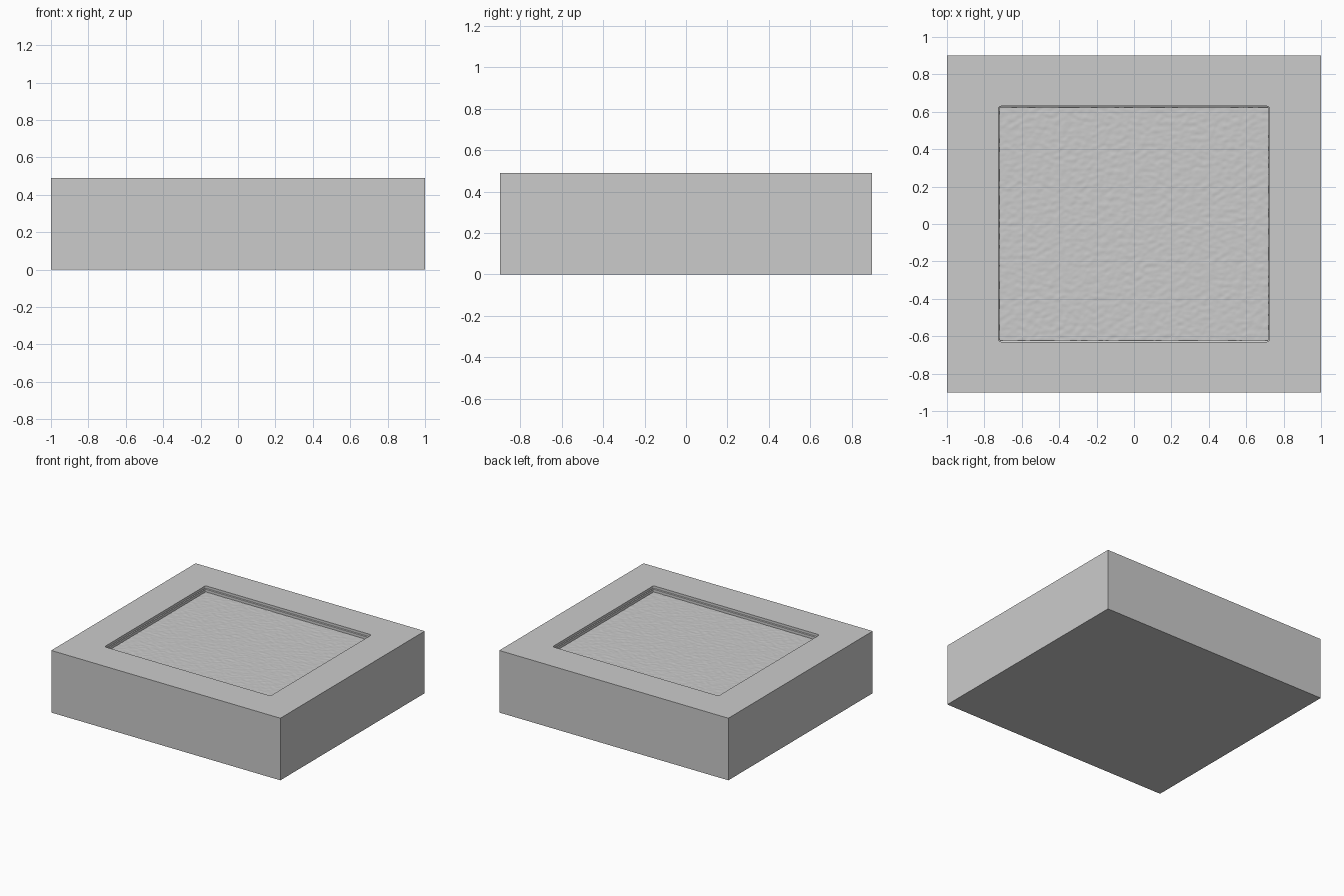
import bpy, bmesh, math
from mathutils import Vector, noise

if "Cube" in bpy.data.objects:
    bpy.data.objects.remove(bpy.data.objects["Cube"])

W, D, H = 1.0, 0.9, 0.49        # half width, half depth, height
RX, RY = 0.725, 0.63            # half size of the recess
FLOOR = 0.445                   # level of the rough bed


def make_object(name, bm):
    mesh = bpy.data.meshes.new(name)
    bm.to_mesh(mesh)
    bm.free()
    obj = bpy.data.objects.new(name, mesh)
    bpy.context.collection.objects.link(obj)
    return obj


def rounded_rect(hx, hy, r, n=4):
    pts = []
    for k, (sx, sy) in enumerate([(1, 1), (-1, 1), (-1, -1), (1, -1)]):
        for i in range(n + 1):
            a = math.pi / 2 * (k + i / n)
            pts.append((sx * (hx - r) + r * math.cos(a), sy * (hy - r) + r * math.sin(a)))
    return pts


# Solid frame block: outer shell, flat rim and a stepped recess wall
bm = bmesh.new()
n = 4
corners = [(W, D), (-W, D), (-W, -D), (W, -D)]
bottom = [bm.verts.new((x, y, 0)) for x, y in corners]
top = [bm.verts.new((x, y, H)) for x, y in corners]
bm.faces.new(bottom[::-1])
rings = []
for inset, z in [(0, H), (0, H - 0.02), (0.006, H - 0.024), (0.006, FLOOR - 0.01)]:
    pts = rounded_rect(RX - inset, RY - inset, 0.015 - inset, n)
    rings.append([bm.verts.new((x, y, z)) for x, y in pts])
for k in range(4):
    j = (k + 1) % 4
    bm.faces.new((bottom[k], bottom[j], top[j], top[k]))
    s, e = k * (n + 1) + n, j * (n + 1)
    bm.faces.new((top[k], top[j], rings[0][e], rings[0][s]))
    for i in range(n):
        a = k * (n + 1) + i
        bm.faces.new((top[k], rings[0][a + 1], rings[0][a]))
for a, b in zip(rings, rings[1:]):
    for i in range(len(a)):
        j = (i + 1) % len(a)
        bm.faces.new((a[i], a[j], b[j], b[i]))
bm.faces.new(rings[-1])
bmesh.ops.recalc_face_normals(bm, faces=bm.faces)
make_object("frame_block", bm)

# Rough bed filling the recess, rippled with fine noise
bm = bmesh.new()
bmesh.ops.create_grid(bm, x_segments=180, y_segments=150, size=1)
for v in bm.verts:
    v.co.x *= RX - 0.006
    v.co.y *= RY - 0.006
    p = Vector((v.co.x * 28, v.co.y * 45, 0))
    v.co.z = FLOOR + 0.002 * noise.noise(p) + 0.001 * noise.noise(p * 2.1)
for f in bm.faces:
    f.smooth = True
make_object("rough_bed", bm)
